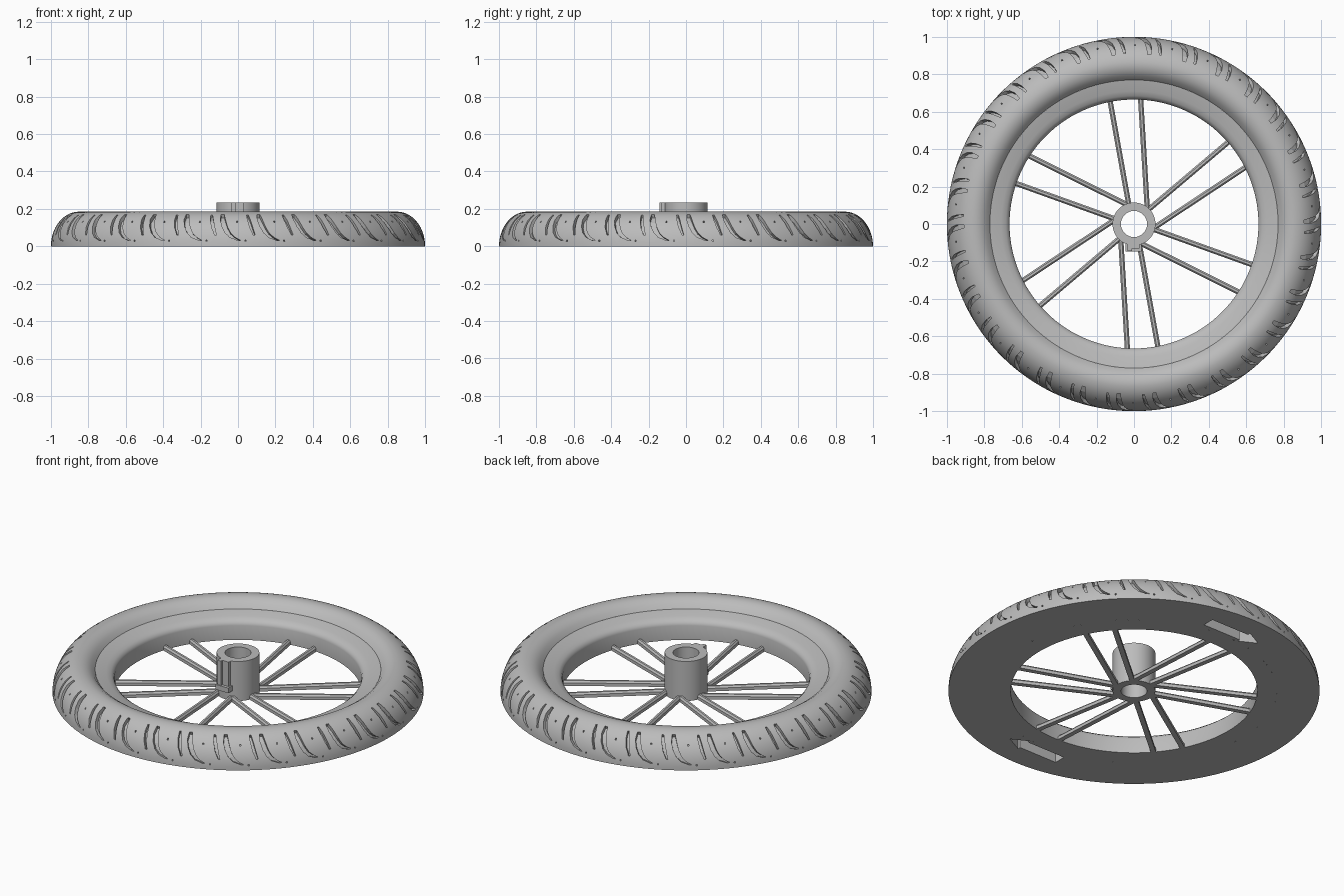
import bpy, bmesh, math
from math import sin, cos, tau, radians, asin

cube = bpy.data.objects.get("Cube")
if cube:
    bpy.data.objects.remove(cube)

grey = bpy.data.materials.new("plain_grey")
grey.use_nodes = True
COLOR = (0.5, 0.5, 0.5, 1)
grey.diffuse_color = COLOR
grey.node_tree.nodes["Principled BSDF"].inputs["Base Color"].default_value = COLOR


def finish(name, bm, smooth=False):
    bmesh.ops.recalc_face_normals(bm, faces=bm.faces)
    mesh = bpy.data.meshes.new(name)
    bm.to_mesh(mesh)
    bm.free()
    mesh.materials.append(grey)
    obj = bpy.data.objects.new(name, mesh)
    bpy.context.collection.objects.link(obj)
    if smooth:
        activate(obj)
        bpy.ops.object.shade_smooth_by_angle(angle=radians(32))
    return obj


def activate(obj):
    bpy.ops.object.select_all(action='DESELECT')
    obj.select_set(True)
    bpy.context.view_layer.objects.active = obj


def skin(bm, rings, loop=False, closed=True):
    """Bridge successive rings of points with quads."""
    rings = [[bm.verts.new(p) for p in ring] for ring in rings]
    n = len(rings[0])
    pairs = list(zip(rings, rings[1:])) + ([(rings[-1], rings[0])] if loop else [])
    for a, b in pairs:
        for i in range(n if closed else n - 1):
            j = (i + 1) % n
            bm.faces.new((a[i], a[j], b[j], b[i]))
    if not loop:
        bm.faces.new(rings[0])
        bm.faces.new(rings[-1])


def lathe(name, profile, segments, closed=True):
    bm = bmesh.new()
    rings = [[(r * cos(tau * k / segments), r * sin(tau * k / segments), z)
              for r, z in profile] for k in range(segments)]
    skin(bm, rings, loop=True, closed=closed)
    return finish(name, bm, True)


def box(bm, x0, x1, y0, y1, z0, z1):
    skin(bm, [[(x0, y0, z), (x1, y0, z), (x1, y1, z), (x0, y1, z)] for z in (z0, z1)])


# Tyre: half of a rounded section, flat underneath
CROWN, WIDTH, HEIGHT = 0.85, 0.15, 0.185
arc = [(CROWN + WIDTH * cos(t), HEIGHT * sin(t))
       for t in (radians(90) * i / 14 for i in range(15))]
tyre = lathe("tyre", arc + [(0.82, 0.18), (0.79, 0.16), (0.77, 0.135), (0.77, 0)], 150)

# Rim with a rounded lip
lathe("rim", [(0.77, 0), (0.665, 0), (0.665, 0.085), (0.67, 0.1), (0.685, 0.113),
              (0.71, 0.122), (0.77, 0.135)], 120, closed=False)


# Tread grooves and arrow recesses are cut out of the tyre
def groove(bm, base, path, width, depth=0.02):
    rings = []
    for i, (offset, z) in enumerate(path):
        t = asin(z / HEIGHT)
        half = width / 2 * (0.6 if i in (0, len(path) - 1) else 1)
        ring = []
        for side, lift in ((-1, -depth), (1, -depth), (1, 0.03), (-1, 0.03)):
            a = base + offset + side * half
            r = CROWN + (WIDTH + lift) * cos(t)
            ring.append((r * cos(a), r * sin(a), (HEIGHT + lift) * sin(t)))
        rings.append(ring)
    skin(bm, rings)


LONG = [(-0.09, 0.17), (-0.085, 0.14), (-0.073, 0.105), (-0.055, 0.072),
        (-0.03, 0.048), (0.005, 0.032)]
SHORT = [(0.055, 0.168), (0.062, 0.14), (0.073, 0.1), (0.088, 0.06)]
DOTS = [(-0.005, 0.13), (0.04, 0.03)]

bm = bmesh.new()
for k in range(30):
    base = radians(12 * k - 90)
    groove(bm, base, LONG, 0.03)
    groove(bm, base, SHORT, 0.017)
    for a, z in DOTS:
        groove(bm, base, [(a, z - 0.004), (a, z + 0.004)], 0.012, 0.01)

ARROW = [(0.17, -0.035), (0.17, 0.035), (-0.08, 0.035), (-0.08, 0.052),
         (-0.18, 0), (-0.08, -0.052), (-0.08, -0.035)]
for s in (1, -1):
    skin(bm, [[(s * x, s * (0.825 + y), z) for x, y in ARROW] for z in (-0.05, 0.06)])

cutter = finish("tread_cutter", bm)
cutter.hide_render = True
cut = tyre.modifiers.new("cut", 'BOOLEAN')
cut.operation = 'DIFFERENCE'
cut.solver = 'EXACT'
cut.object = cutter
activate(tyre)
# Keep the cut first, ahead of any smoothing modifier
bpy.ops.object.modifier_move_to_index(modifier="cut", index=0)
bpy.ops.object.modifier_apply(modifier="cut")
bpy.data.objects.remove(cutter)

# Hub sleeve with a through bore
lathe("hub", [(0.07, 0), (0.115, 0), (0.115, 0.235), (0.07, 0.235)], 48)

# Hub key: two upright ribs with a cross bar
bm = bmesh.new()
box(bm, -0.035, 0.03, -0.13, -0.1, 0.07, 0.235)
box(bm, -0.035, -0.012, -0.143, -0.128, 0.07, 0.235)
box(bm, -0.045, 0.04, -0.148, -0.1, 0.06, 0.09)
finish("hub_key", bm)

# Spokes: six crossed pairs, chamfered on top
SECTION = [(-0.014, 0), (0.014, 0), (0.014, 0.018), (0.006, 0.028),
           (-0.006, 0.028), (-0.014, 0.018)]


def spoke(bm, start, end):
    p = (0.108 * cos(start), 0.108 * sin(start))
    q = (0.672 * cos(end), 0.672 * sin(end))
    length = math.dist(p, q)
    nx, ny = -(q[1] - p[1]) / length, (q[0] - p[0]) / length
    skin(bm, [[(c[0] + nx * w, c[1] + ny * w, z) for w, z in SECTION] for c in (p, q)])


bm = bmesh.new()
for k in range(6):
    for start, end in ((105, 101), (49, 87)):
        spoke(bm, radians(start + 60 * k), radians(end + 60 * k))
finish("spokes", bm)
